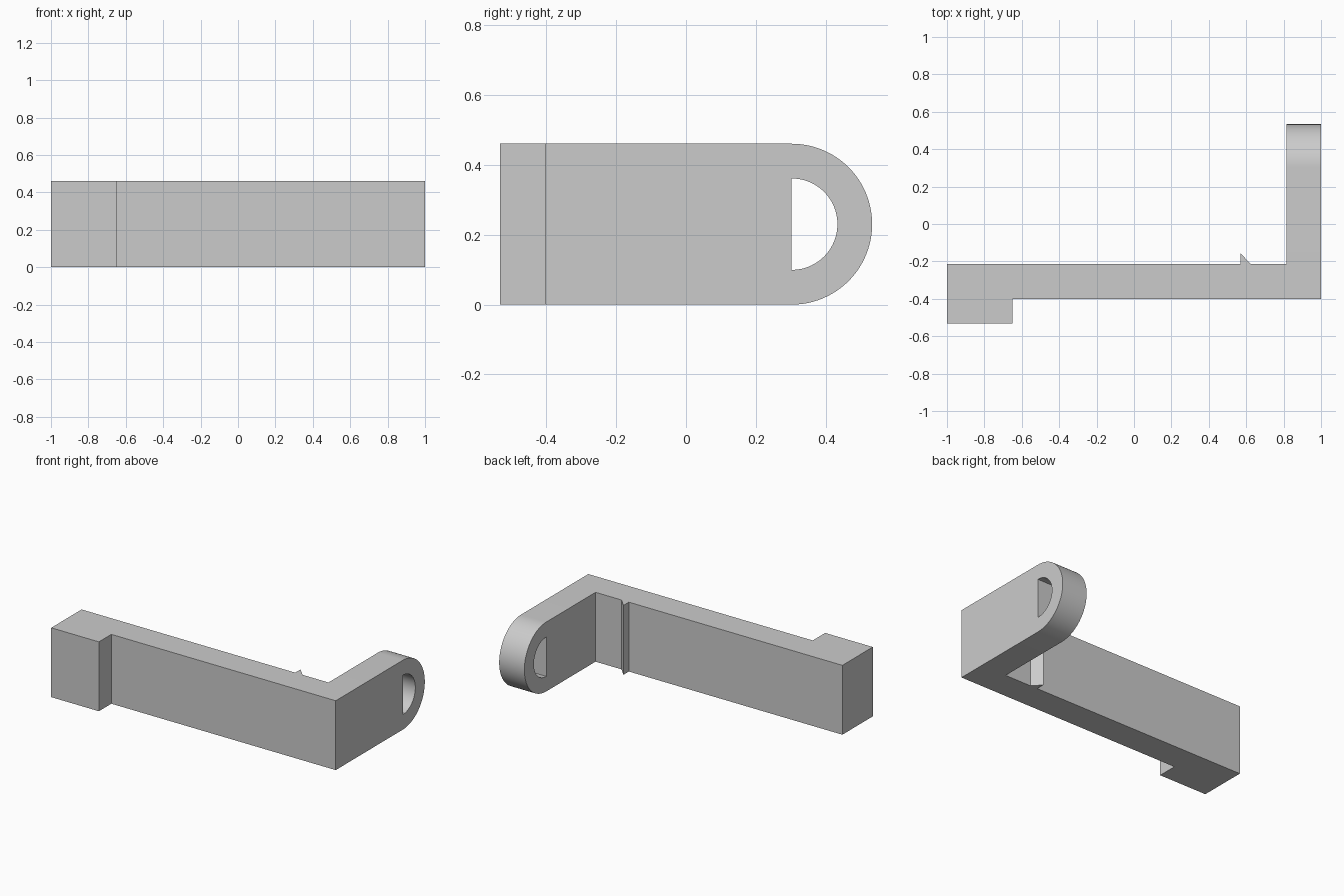
import bpy, bmesh, math
from mathutils import Matrix

cube = bpy.data.objects.get("Cube")
if cube:
    bpy.data.objects.remove(cube, do_unlink=True)

HEIGHT = 0.461
BACK, FRONT = -0.214, -0.402        # long bar faces
ARM_IN, ARM_OUT = 0.815, 1.0        # arm sides
EYE_Y, EYE_Z = 0.303, HEIGHT / 2    # centre of the rounded end

grey = bpy.data.materials.new("light grey")
grey.use_nodes = True
grey.diffuse_color = (0.6, 0.6, 0.6, 1)
grey.node_tree.nodes["Principled BSDF"].inputs["Base Color"].default_value = (0.6, 0.6, 0.6, 1)


def prism(name, outline, depth, matrix=Matrix()):
    """Extrude a flat outline along local z, then place it with the matrix."""
    bm = bmesh.new()
    face = bm.faces.new([bm.verts.new((u, v, 0)) for u, v in outline])
    top = bmesh.ops.extrude_face_region(bm, geom=[face])["geom"]
    verts = [v for v in top if isinstance(v, bmesh.types.BMVert)]
    bmesh.ops.translate(bm, verts=verts, vec=(0, 0, depth))
    bmesh.ops.transform(bm, matrix=matrix, verts=bm.verts)
    bmesh.ops.recalc_face_normals(bm, faces=bm.faces)
    mesh = bpy.data.meshes.new(name)
    bm.to_mesh(mesh)
    bm.free()
    mesh.materials.append(grey)
    obj = bpy.data.objects.new(name, mesh)
    bpy.context.collection.objects.link(obj)
    return obj


def half_circle(radius, steps=48):
    """Arc bulging towards the back, from bottom to top."""
    angles = [math.pi * (i / steps - 0.5) for i in range(steps + 1)]
    return [(EYE_Y + radius * math.cos(a), EYE_Z + radius * math.sin(a)) for a in angles]


# Local (u, v, depth) becomes world (y, z, x)
def side_on(x):
    return Matrix(((0, 0, 1, x), (1, 0, 0, 0), (0, 1, 0, 0), (0, 0, 0, 1)))


# L-shaped bracket body with front foot and small back catch, seen from above
body = prism("bracket_body", [
    (-1, -0.533), (-0.65, -0.533), (-0.65, FRONT), (ARM_OUT, FRONT),
    (ARM_OUT, BACK), (0.624, BACK), (0.57, -0.157), (0.57, BACK), (-1, BACK)], HEIGHT)

# Arm with rounded end, seen from the side
arm = prism("rounded_arm", [(FRONT, 0)] + half_circle(EYE_Z) + [(FRONT, HEIGHT)],
            ARM_OUT - ARM_IN, side_on(ARM_IN))

# Half-round hole through the arm
cutter = prism("hole_cutter", half_circle(0.131), 0.4, side_on(0.7))
cutter.hide_render = True
cutter.hide_set(True)


def boolean(name, operation, other):
    mod = arm.modifiers.new(name, "BOOLEAN")
    mod.operation, mod.solver, mod.object = operation, "EXACT", other
    bpy.ops.object.modifier_apply(modifier=mod.name)


# Cut the hole, then weld the body on as one solid
bpy.context.view_layer.objects.active = arm
arm.select_set(True)
boolean("hole", "DIFFERENCE", cutter)
boolean("weld", "UNION", body)
for helper in (cutter, body):
    bpy.data.objects.remove(helper, do_unlink=True)
arm.name = "bracket"
bpy.ops.object.shade_smooth_by_angle(angle=math.radians(30))
